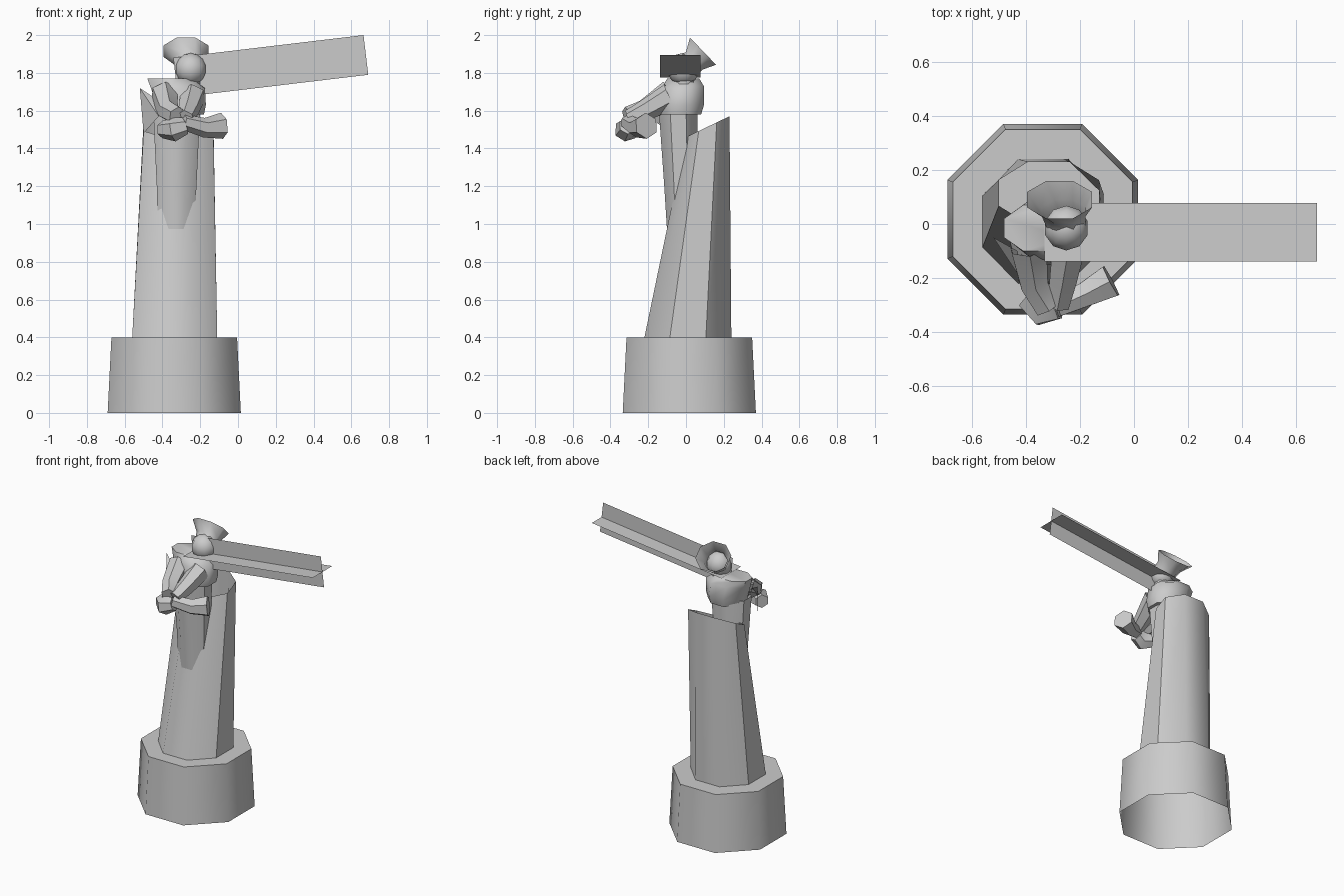
import bpy, bmesh, math
from mathutils import Vector

cube = bpy.data.objects.get("Cube")
if cube:
    bpy.data.objects.remove(cube)

stone = bpy.data.materials.new("grey_stone")
stone.use_nodes = True
GREY = (0.6, 0.6, 0.6, 1)
stone.diffuse_color = GREY
stone.node_tree.nodes["Principled BSDF"].inputs["Base Color"].default_value = GREY


def finish(name, bm, angle=50, fix_normals=True):
    if fix_normals:
        bmesh.ops.recalc_face_normals(bm, faces=bm.faces)
    mesh = bpy.data.meshes.new(name)
    bm.to_mesh(mesh)
    bm.free()
    mesh.materials.append(stone)
    obj = bpy.data.objects.new(name, mesh)
    bpy.context.collection.objects.link(obj)
    bpy.ops.object.select_all(action='DESELECT')
    obj.select_set(True)
    bpy.context.view_layer.objects.active = obj
    bpy.ops.object.shade_smooth_by_angle(angle=math.radians(angle))
    return obj


def ring(center, u, v, sides):
    # Polygon whose flat sides touch the extents u and v
    k = 1 / math.cos(math.pi / sides)
    angles = [(i + 0.5) * math.tau / sides for i in range(sides)]
    return [Vector(center) + k * (u * math.cos(a) + v * math.sin(a)) for a in angles]


def loft(name, rings, cap_start=False, cap_end=False):
    bm = bmesh.new()
    loops = [[bm.verts.new(p) for p in r] for r in rings]
    n = len(loops[0])
    for a, b in zip(loops, loops[1:]):
        for i in range(n):
            bm.faces.new((a[i], a[(i + 1) % n], b[(i + 1) % n], b[i]))
    if cap_start:
        bm.faces.new(loops[0][::-1])
    if cap_end:
        bm.faces.new(loops[-1])
    return finish(name, bm)


def column(name, sections, sides=8, **caps):
    # Upright loft; each section is x min, x max, y min, y max, z, slope along y
    rings = []
    for x0, x1, y0, y1, z, slope in sections:
        u = Vector(((x1 - x0) / 2, 0, 0))
        v = Vector((0, (y1 - y0) / 2, slope * (y1 - y0) / 2))
        rings.append(ring(((x0 + x1) / 2, (y0 + y1) / 2, z), u, v, sides))
    return loft(name, rings, **caps)


def limb(name, path, sides=6, **caps):
    # Tube along a path of (point, radius)
    pts = [Vector(p) for p, r in path]
    rings = []
    for i, (p, r) in enumerate(path):
        d = (pts[min(i + 1, len(pts) - 1)] - pts[max(i - 1, 0)]).normalized()
        u = d.cross(Vector((0, 0, 1))).normalized()
        rings.append(ring(p, u * r, d.cross(u) * r, sides))
    return loft(name, rings, **caps)


def plate(name, points):
    bm = bmesh.new()
    bm.faces.new([bm.verts.new(p) for p in points])
    return finish(name, bm, fix_normals=False)


# Octagonal pedestal, open underneath
column("pedestal", [(-.69, .015, -.335, .37, 0, 0),
                    (-.67, -.005, -.315, .35, .4, 0)], cap_end=True)

# Hollow cloak with a slanted upper rim
column("cloak", [(-.56, -.11, -.22, .24, .4, 0),
                 (-.5, -.13, 0, .23, 1.515, .48)])

# Body leaning forward out of the cloak
column("body", [(-.42, -.24, -.09, .05, .8, 0),
                (-.43, -.22, -.115, .06, 1.2, 0),
                (-.45, -.2, -.145, .06, 1.62, 0)])

# Chest and shoulders
column("chest", [(-.42, -.18, -.14, .08, 1.58, 0),
                 (-.43, -.17, -.15, .095, 1.63, 0),
                 (-.46, -.175, -.13, .095, 1.72, .08),
                 (-.48, -.24, -.1, .07, 1.77, 0)], cap_start=True, cap_end=True)
column("neck", [(-.32, -.2, -.06, .04, 1.74, 0),
                (-.3, -.2, -.06, .04, 1.82, 0)])

# Head
bm = bmesh.new()
bmesh.ops.create_uvsphere(bm, u_segments=10, v_segments=7, radius=.085)
bmesh.ops.translate(bm, verts=bm.verts, vec=(-.25, -.015, 1.82))
finish("head", bm)

# Flared headdress opening up and back
across = Vector((1, 0, 0))
tilt = Vector((0, -.69, .72))
flare = [((-.25, 0, 1.83), .07, .07), ((-.26, .045, 1.865), .08, .065),
         ((-.275, .09, 1.915), .12, .1)]
loft("headdress", [ring(c, across * a, tilt * b, 8) for c, a, b in flare])

# Arms reaching forward to meet in front of the chest
limb("right_arm", [((-.39, -.08, 1.69), .065), ((-.37, -.22, 1.6), .05),
                   ((-.32, -.31, 1.57), .045)], cap_end=True)
limb("right_hand", [((-.4, -.27, 1.5), .04), ((-.34, -.32, 1.5), .055),
                    ((-.28, -.31, 1.52), .04)], cap_start=True, cap_end=True)
limb("left_arm", [((-.24, -.08, 1.68), .06), ((-.26, -.2, 1.61), .05),
                  ((-.28, -.3, 1.56), .04)], cap_end=True)
limb("left_sleeve", [((-.29, -.31, 1.54), .035), ((-.18, -.26, 1.51), .045),
                     ((-.085, -.21, 1.52), .06)], cap_start=True, cap_end=True)

# Pointed sleeve drape
plate("sleeve_drape", [(-.52, -.05, 1.72), (-.5, -.08, 1.48), (-.42, -.2, 1.57)])
plate("sleeve_fold", [(-.52, -.05, 1.72), (-.42, -.2, 1.57), (-.43, -.1, 1.66)])

# Long beam made of two crossing plates
start, end = Vector((-.33, -.03, 1.775)), Vector((.677, -.03, 1.895))
up = Vector((-.0125, 0, .105))
side = Vector((0, .108, 0))
plate("beam_upright_plate", [start - up, start + up, end + up, end - up])
plate("beam_level_plate", [start - side, end - side, end + side, start + side])
